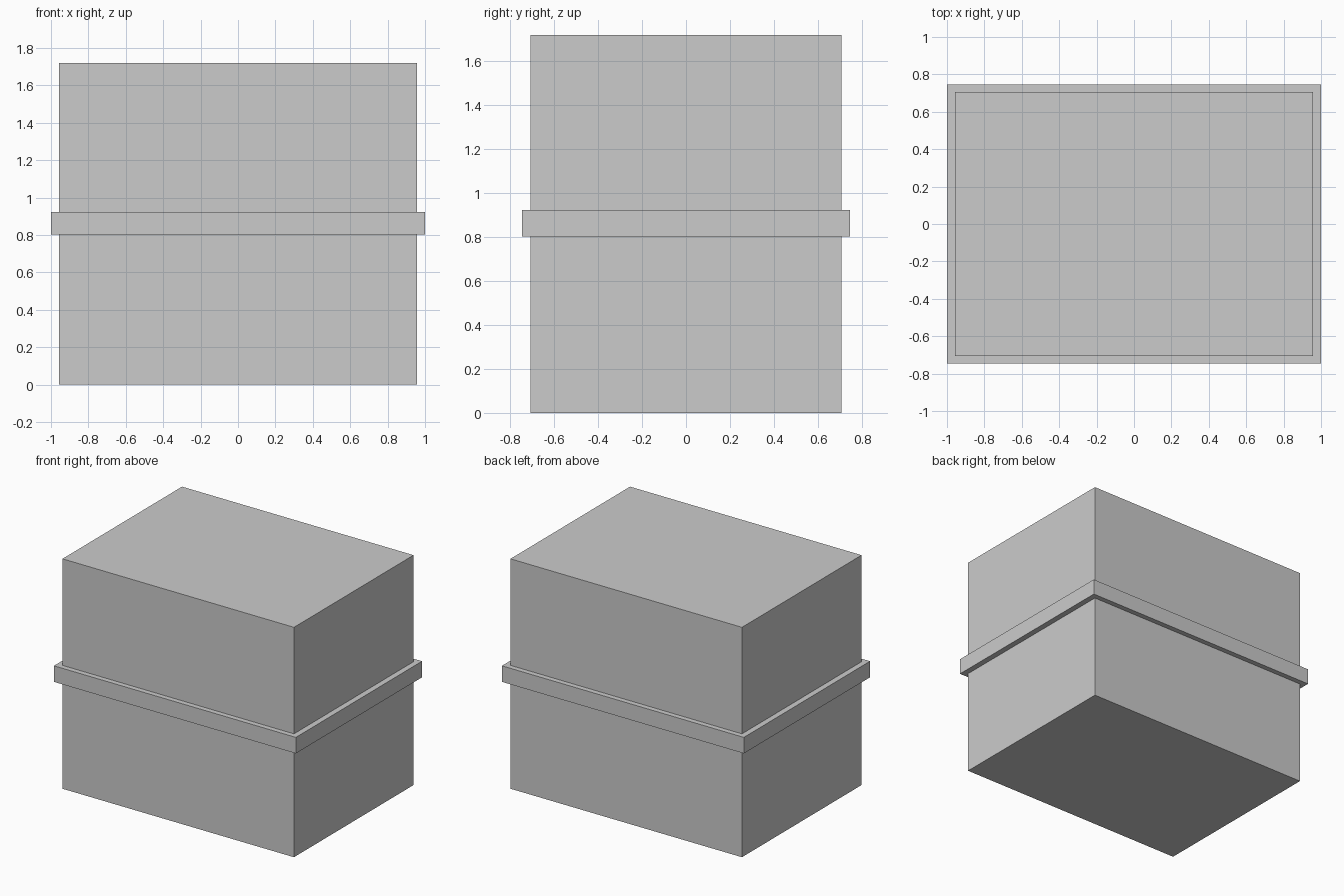
import bpy

if "Cube" in bpy.data.objects:
    bpy.data.objects.remove(bpy.data.objects["Cube"])


def box(name, width, depth, z0, z1):
    """Add a centred box spanning z0 to z1."""
    bpy.ops.mesh.primitive_cube_add(size=1, location=(0, 0, (z0 + z1) / 2))
    obj = bpy.context.object
    obj.name = name
    obj.scale = (width, depth, z1 - z0)
    bpy.ops.object.transform_apply(location=False, rotation=False, scale=True)
    return obj


BODY = (1.914, 1.412)
BAND = (2.0, 1.49)

# Lower half of the box
box("lower_body", *BODY, 0.0, 0.802)
# Projecting band around the middle
box("middle_band", *BAND, 0.802, 0.922)
# Upper half of the box
box("upper_body", *BODY, 0.922, 1.718)
